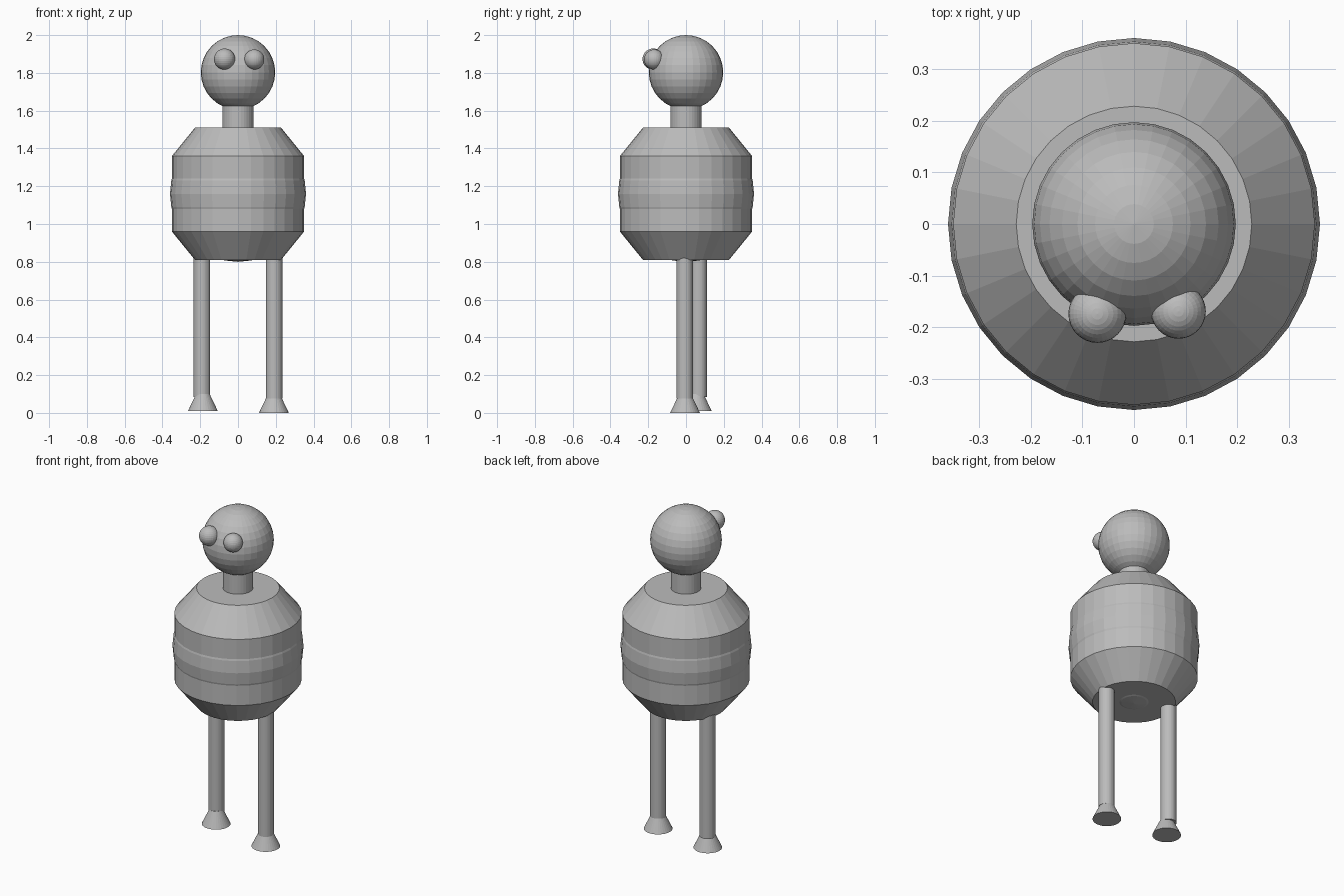
import bpy, math

if "Cube" in bpy.data.objects:
    bpy.data.objects.remove(bpy.data.objects["Cube"])

grey = bpy.data.materials.new("plain grey")
grey.diffuse_color = (0.5, 0.5, 0.5, 1)
grey.use_nodes = True
grey.node_tree.nodes["Principled BSDF"].inputs["Base Color"].default_value = grey.diffuse_color


def finish(name):
    ob = bpy.context.object
    ob.name = name
    ob.data.materials.clear()
    ob.data.materials.append(grey)
    return ob


def ball(name, r, loc):
    bpy.ops.mesh.primitive_uv_sphere_add(segments=32, ring_count=16, radius=r, location=loc)
    return finish(name)


def cone(name, r1, r2, z1, z2, x=0.0, y=0.0):
    bpy.ops.mesh.primitive_cone_add(vertices=32, radius1=r1, radius2=r2, depth=z2 - z1,
                                    location=(x, y, (z1 + z2) / 2))
    return finish(name)


def lathe(name, profile, n=32):
    # closed solid turned around the z axis
    verts = [(r * math.cos(2 * math.pi * i / n), r * math.sin(2 * math.pi * i / n), z)
             for r, z in profile for i in range(n)]
    faces = [(k * n + i, k * n + (i + 1) % n, (k + 1) * n + (i + 1) % n, (k + 1) * n + i)
             for k in range(len(profile) - 1) for i in range(n)]
    faces.append(tuple(reversed(range(n))))
    faces.append(tuple(range((len(profile) - 1) * n, len(profile) * n)))
    me = bpy.data.meshes.new(name)
    me.from_pydata(verts, [], faces)
    me.materials.append(grey)
    ob = bpy.data.objects.new(name, me)
    bpy.context.collection.objects.link(ob)
    return ob


# barrel body with a ball inside that bulges slightly at the waist and bottom
lathe("body", [(0.228, 0.81), (0.35, 0.96), (0.35, 1.36), (0.228, 1.51)])
ball("belly", 0.36, (0, 0, 1.16))

# neck, head and eyes
cone("neck", 0.083, 0.083, 1.48, 1.66)
ball("head", 0.197, (0, 0, 1.803))
ball("left_eye", 0.056, (-0.071, -0.174, 1.873))
ball("right_eye", 0.053, (0.086, -0.169, 1.871))

# legs and flared feet, one slightly behind and above the other
for side, x, y, fx, fy, z in (("left", -0.191, 0.067, -0.186, 0.057, 0.01),
                              ("right", 0.191, -0.007, 0.19, -0.005, 0.0)):
    cone(side + "_leg", 0.044, 0.044, z + 0.075, 0.83, x, y)
    cone(side + "_foot", 0.079, 0.036, z, z + 0.09, fx, fy)
